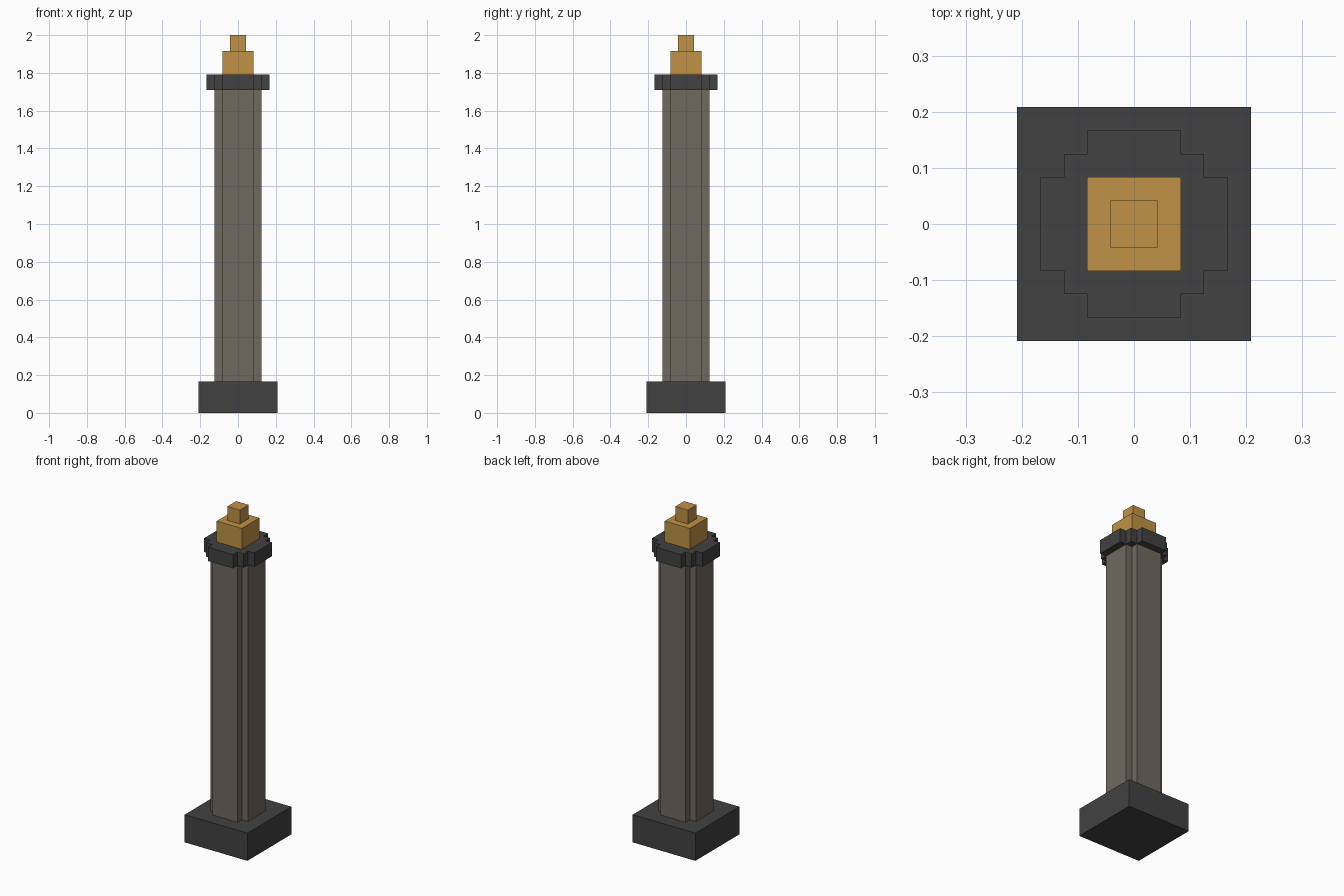
import bpy
import bmesh

cube = bpy.data.objects.get("Cube")
if cube:
    bpy.data.objects.remove(cube, do_unlink=True)

U = 1 / 24  # block grid: the model is 48 units tall


def make_material(name, rgb):
    mat = bpy.data.materials.new(name)
    mat.use_nodes = True
    color = (*rgb, 1.0)
    mat.diffuse_color = color
    bsdf = next(n for n in mat.node_tree.nodes if n.type == "BSDF_PRINCIPLED")
    bsdf.inputs["Base Color"].default_value = color
    return mat


def add_prism(name, corner, z0, z1, mat):
    """Extrude a four-fold symmetric outline, given by its +x+y corner."""
    outline, pts = [], corner
    for _ in range(4):
        outline += pts
        pts = [(-y, x) for x, y in pts]
    bm = bmesh.new()
    base = bm.faces.new([bm.verts.new((x * U, y * U, z0 * U)) for x, y in outline])
    top = bmesh.ops.extrude_face_region(bm, geom=[base], use_keep_orig=True)["geom"]
    bmesh.ops.translate(bm, vec=(0, 0, (z1 - z0) * U),
                        verts=[v for v in top if isinstance(v, bmesh.types.BMVert)])
    bmesh.ops.recalc_face_normals(bm, faces=bm.faces)
    mesh = bpy.data.meshes.new(name)
    bm.to_mesh(mesh)
    bm.free()
    mesh.materials.append(mat)
    obj = bpy.data.objects.new(name, mesh)
    bpy.context.collection.objects.link(obj)
    return obj


charcoal = make_material("charcoal", (0.054, 0.054, 0.054))
stone = make_material("warm_grey_stone", (0.162, 0.141, 0.112))
gold = make_material("gold", (0.527, 0.287, 0.062))

# Square plinth and notched shaft
add_prism("plinth", [(5, 5)], 0, 4, charcoal)
add_prism("shaft", [(3, 2), (2, 2), (2, 3)], 4, 41, stone)

# Stepped collar
add_prism("collar", [(4, 2), (3, 2), (3, 3), (2, 3), (2, 4)], 41, 43, charcoal)

# Two-tier finial
add_prism("finial_base", [(2, 2)], 43, 46, gold)
add_prism("finial_tip", [(1, 1)], 46, 48, gold)
